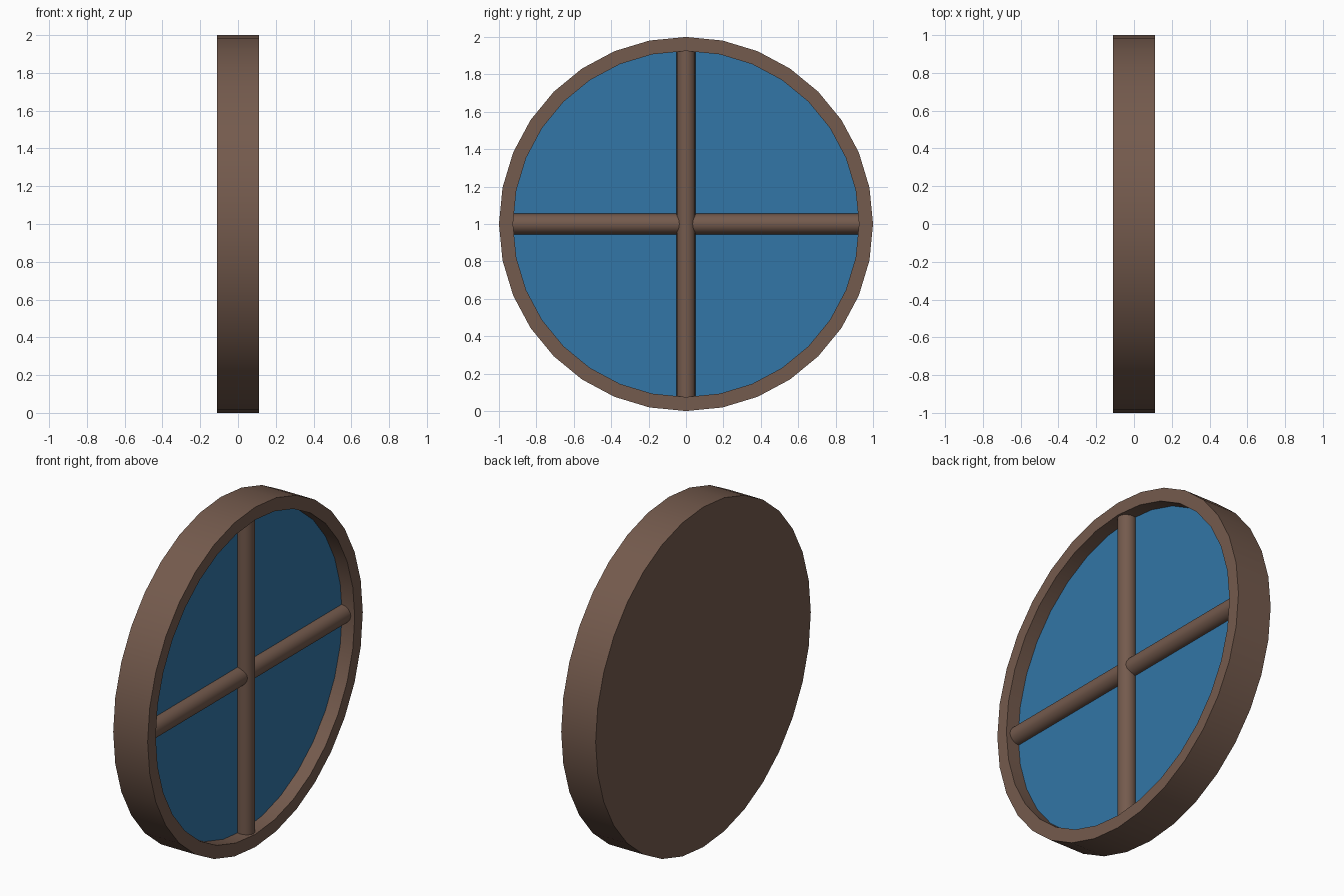
import bpy, bmesh, math
from mathutils import Matrix, Vector

if "Cube" in bpy.data.objects:
    bpy.data.objects.remove(bpy.data.objects["Cube"])

SIDES = 32
CENTRE = Vector((0, 0, 1))


def material(name, rgb):
    m = bpy.data.materials.new(name)
    m.diffuse_color = (*rgb, 1)
    m.use_nodes = True
    m.node_tree.nodes["Principled BSDF"].inputs["Base Color"].default_value = m.diffuse_color
    return m


WOOD = material("brown wood", (0.175, 0.103, 0.074))
GLASS = material("blue glass", (0.032, 0.180, 0.385))


def finish(name, bm, mat):
    bmesh.ops.recalc_face_normals(bm, faces=bm.faces)
    me = bpy.data.meshes.new(name)
    bm.to_mesh(me)
    bm.free()
    me.materials.append(mat)
    ob = bpy.data.objects.new(name, me)
    bpy.context.collection.objects.link(ob)
    bpy.ops.object.select_all(action='DESELECT')
    ob.select_set(True)
    bpy.context.view_layer.objects.active = ob
    bpy.ops.object.shade_smooth_by_angle(angle=math.radians(35))
    return ob


def ring(bm, x, r):
    return [bm.verts.new(CENTRE + Vector((x, r * math.sin(a), r * math.cos(a))))
            for a in (2 * math.pi * i / SIDES for i in range(SIDES))]


# round frame: closed back, outer wall, front rim and recess wall
bm = bmesh.new()
loops = [ring(bm, x, r) for x, r in
         ((-0.112, 1.0), (0.0, 1.0), (0.112, 1.0), (0.112, 0.925), (0.03, 0.925))]
for a, b in zip(loops, loops[1:]):
    for i in range(SIDES):
        j = (i + 1) % SIDES
        bm.faces.new((a[i], a[j], b[j], b[i]))
bm.faces.new(loops[0])
finish("round_frame", bm, WOOD)

# glass pane at the bottom of the recess, facing +x
bm = bmesh.new()
face = bm.faces.new(ring(bm, 0.03, 0.925))
pane = finish("glass_pane", bm, GLASS)
if pane.data.polygons[0].normal.x < 0:
    pane.data.flip_normals()


# round glazing bars
def bar(name, x, radius, rotation):
    bm = bmesh.new()
    bmesh.ops.create_cone(bm, cap_ends=True, segments=16, radius1=radius,
                          radius2=radius, depth=1.86,
                          matrix=Matrix.Translation(CENTRE + Vector((x, 0, 0))) @ rotation)
    finish(name, bm, WOOD)


bar("vertical_bar", 0.05, 0.051, Matrix.Identity(4))
bar("horizontal_bar", 0.032, 0.055, Matrix.Rotation(math.pi / 2, 4, 'X'))
